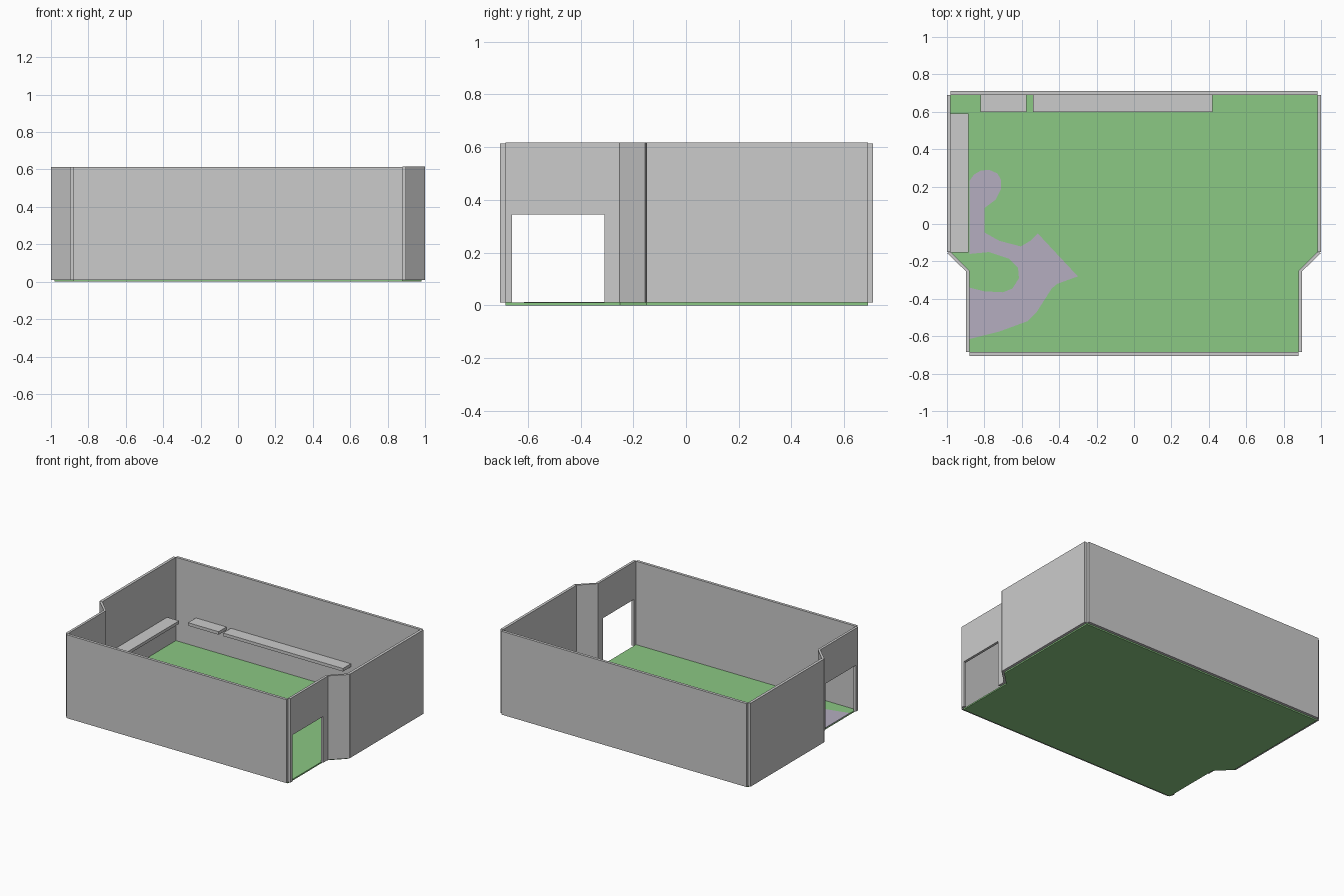
import bpy, bmesh
from mathutils import Vector

if "Cube" in bpy.data.objects:
    bpy.data.objects.remove(bpy.data.objects["Cube"])


def material(name, rgb):
    m = bpy.data.materials.new(name)
    m.diffuse_color = (*rgb, 1)
    m.use_nodes = True
    m.node_tree.nodes["Principled BSDF"].inputs["Base Color"].default_value = m.diffuse_color
    return m


def prism(name, base, offset, mat=None):
    """Extrude a flat outline of 3D points along an offset."""
    bm = bmesh.new()
    face = bm.faces.new([bm.verts.new(p) for p in base])
    ext = bmesh.ops.extrude_face_region(bm, geom=[face])
    moved = [g for g in ext["geom"] if isinstance(g, bmesh.types.BMVert)]
    bmesh.ops.translate(bm, verts=moved, vec=Vector(offset))
    bmesh.ops.recalc_face_normals(bm, faces=bm.faces)
    me = bpy.data.meshes.new(name)
    bm.to_mesh(me)
    bm.free()
    ob = bpy.data.objects.new(name, me)
    bpy.context.collection.objects.link(ob)
    if mat:
        me.materials.append(mat)
    return ob


def slab(name, outline, z0, z1, mat=None):
    return prism(name, [(x, y, z0) for x, y in outline], (0, 0, z1 - z0), mat)


def box(name, x0, x1, y0, y1, z0, z1):
    return slab(name, [(x0, y0), (x1, y0), (x1, y1), (x0, y1)], z0, z1)


green = material("green_floor", (0.26, 0.58, 0.23))
purple = material("purple_patch", (0.46, 0.42, 0.53))
FLOOR, TOP = 0.01, 0.613

# Floor
half = [(0.98, 0.69), (0.98, -0.15), (0.88, -0.25), (0.88, -0.685)]
slab("floor", half + [(-x, y) for x, y in reversed(half)], 0, FLOOR, green)

# Front and back walls
box("front_wall", -0.88, 0.88, -0.705, -0.685, FLOOR, TOP)
box("back_wall", -0.98, 0.98, 0.69, 0.71, FLOOR, TOP)

# Side walls: long wall, angled wall and doorway wall on each side
door = [(-0.685, FLOOR), (-0.66, FLOOR), (-0.66, 0.345), (-0.31, 0.345),
        (-0.31, FLOOR), (-0.25, FLOOR), (-0.25, 0.617), (-0.685, 0.617)]
for side, s in (("right", 1), ("left", -1)):
    top = 0.617 if s > 0 else TOP
    box(side + "_long_wall", s * 0.98, s * 1.0, -0.15, 0.69, FLOOR, top)
    angled = [(0.98, -0.15), (1.0, -0.155), (0.895, -0.256), (0.88, -0.25)]
    slab(side + "_angled_wall", [(s * x, y) for x, y in angled], FLOOR, top)
    prism(side + "_doorway_wall", [(s * 0.88, y, min(z, top)) for y, z in door],
          (s * 0.018, 0, 0))

# Floating shelves
box("back_shelf_long", -0.54, 0.42, 0.60, 0.69, 0.195, 0.217)
box("back_shelf_short", -0.82, -0.575, 0.60, 0.69, 0.195, 0.217)
box("left_shelf", -0.98, -0.885, -0.153, 0.59, 0.195, 0.217)

# Curved patch on the floor
patch = [(-0.88, 0.23), (-0.855, 0.265), (-0.82, 0.285), (-0.775, 0.29), (-0.73, 0.27),
         (-0.71, 0.235), (-0.71, 0.19), (-0.74, 0.13), (-0.80, 0.085), (-0.80, -0.045),
         (-0.72, -0.09), (-0.605, -0.12), (-0.555, -0.09), (-0.515, -0.05), (-0.30, -0.28),
         (-0.41, -0.32), (-0.44, -0.345), (-0.52, -0.47), (-0.57, -0.52), (-0.72, -0.575),
         (-0.88, -0.615), (-0.88, -0.34), (-0.80, -0.36), (-0.70, -0.365), (-0.65, -0.345),
         (-0.615, -0.29), (-0.62, -0.235), (-0.67, -0.185), (-0.775, -0.15), (-0.88, -0.16)]
slab("floor_patch", patch, FLOOR - 0.002, FLOOR + 0.002, purple)
